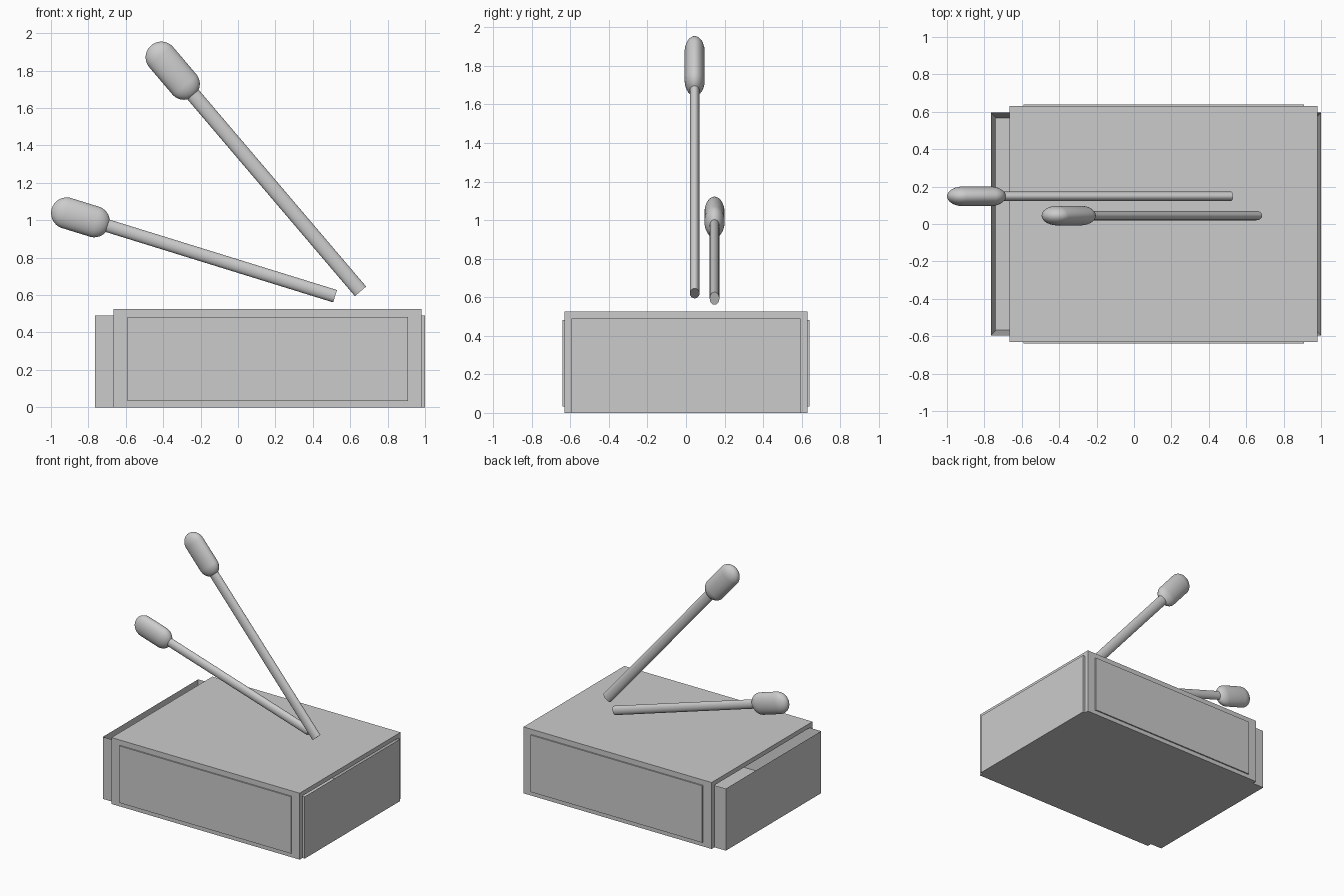
import bpy, bmesh, math
from mathutils import Matrix, Vector

if "Cube" in bpy.data.objects:
    bpy.data.objects.remove(bpy.data.objects["Cube"])


def add_object(name, bm, smooth=False):
    bmesh.ops.recalc_face_normals(bm, faces=bm.faces)
    mesh = bpy.data.meshes.new(name)
    bm.to_mesh(mesh)
    bm.free()
    ob = bpy.data.objects.new(name, mesh)
    bpy.context.collection.objects.link(ob)
    if smooth:
        bpy.ops.object.select_all(action='DESELECT')
        ob.select_set(True)
        bpy.context.view_layer.objects.active = ob
        bpy.ops.object.shade_smooth_by_angle(angle=math.radians(40))
    return ob


def box_mesh(x0, x1, y0, y1, z0, z1):
    bm = bmesh.new()
    m = Matrix.Translation(((x0 + x1) / 2, (y0 + y1) / 2, (z0 + z1) / 2))
    m = m @ Matrix.Diagonal((x1 - x0, y1 - y0, z1 - z0, 1))
    bmesh.ops.create_cube(bm, size=1, matrix=m)
    return bm


# Sleeve: folded profile extruded along the box
W, H, WI, HI = 0.63, 0.525, 0.595, 0.49
profile = [(-W, 0), (-W, H), (W, H), (W, 0), (WI, 0), (WI, HI), (-WI, HI), (-WI, 0)]
bm = bmesh.new()
face = bm.faces.new([bm.verts.new((-0.665, y, z)) for y, z in profile])
ext = bmesh.ops.extrude_face_region(bm, geom=[face], use_keep_orig=True)
bmesh.ops.translate(bm, vec=(1.645, 0, 0),
                    verts=[g for g in ext["geom"] if isinstance(g, bmesh.types.BMVert)])
add_object("sleeve", bm)

# Striking strips on both long sides
for name, s in (("front_striker", -1), ("back_striker", 1)):
    add_object(name, box_mesh(-0.59, 0.91, *sorted((s * W, s * 0.64)), 0.033, 0.483))

# Tray: open box made by insetting the top and pushing it down
bm = box_mesh(-0.765, 1.0, -WI, WI, 0, HI)
top = max(bm.faces, key=lambda f: f.calc_center_median().z)
bmesh.ops.inset_individual(bm, faces=[top], thickness=0.04)
bmesh.ops.translate(bm, verts=top.verts, vec=(0, 0, -0.45))
add_object("tray", bm)


# Matches: flattened stick and capsule head, tilted in the xz plane
def match(name, base, angle, length, width, head_at, head_half):
    tilt = Matrix.Translation(base) @ Matrix.Rotation(math.radians(angle), 4, 'Y')
    bm = bmesh.new()
    bmesh.ops.create_cone(bm, cap_ends=True, segments=32, radius1=1, radius2=1, depth=1)
    bm.transform(tilt @ Matrix.Translation((0, 0, length / 2))
                 @ Matrix.Diagonal((width / 2, 0.025, length, 1)))
    add_object(name + "_stick", bm, True)

    bm = bmesh.new()
    r = 0.084
    bmesh.ops.create_uvsphere(bm, u_segments=32, v_segments=17, radius=r)
    for v in bm.verts:
        v.co.z += math.copysign(head_half, v.co.z)
    bm.transform(tilt @ Matrix.Translation((0, 0, head_at))
                 @ Matrix.Diagonal((1, 0.0525 / r, 1, 1)))
    add_object(name + "_head", bm, True)


match("upper_match", (0.655, 0.045, 0.62), -40.4, 1.40, 0.079, 1.549, 0.094)
match("lower_match", (0.519, 0.148, 0.594), -72.8, 1.30, 0.069, 1.425, 0.0766)
